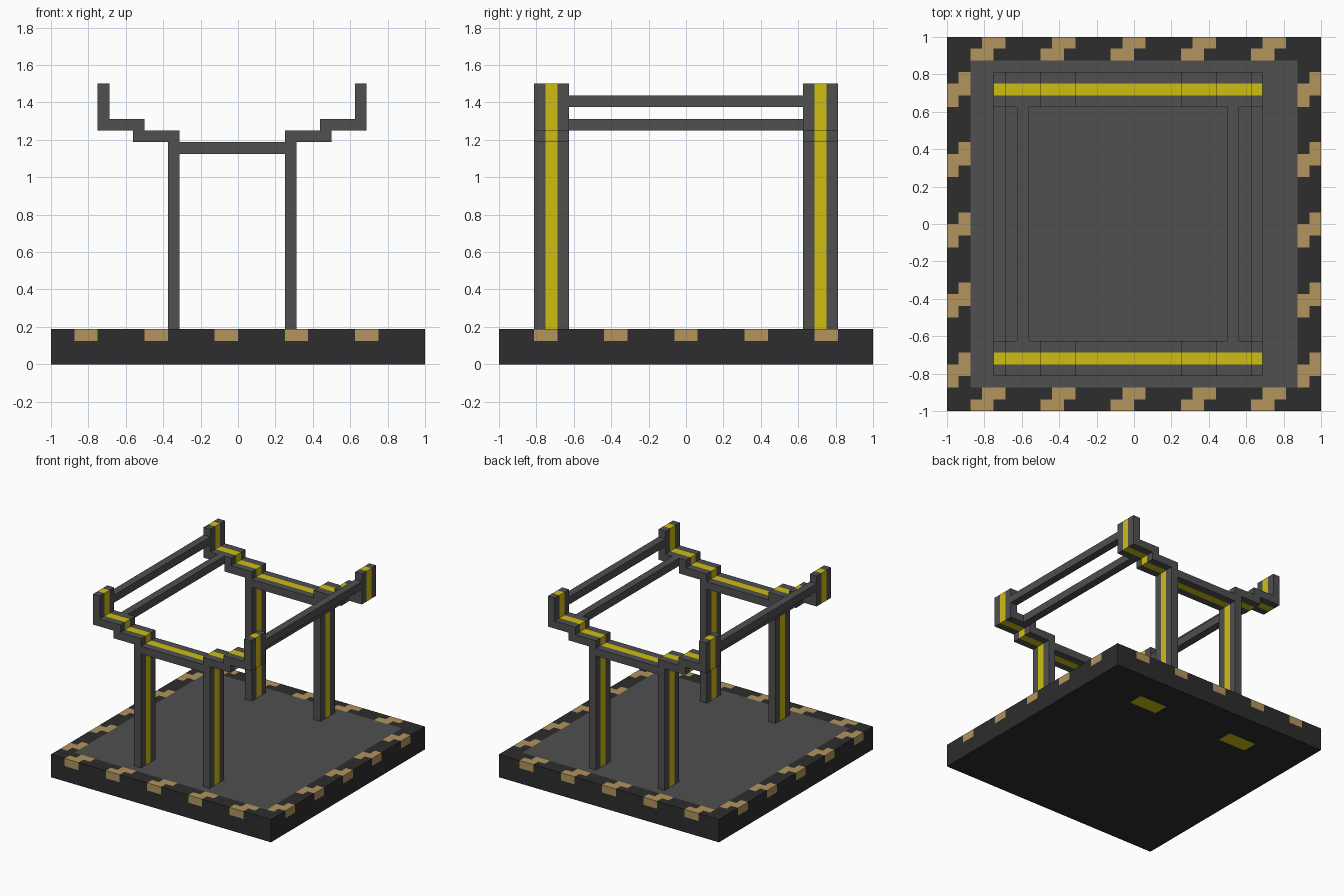
import bpy, bmesh, math
from mathutils import Vector

if "Cube" in bpy.data.objects:
    bpy.data.objects.remove(bpy.data.objects["Cube"])

P = 1 / 16  # the model's pixel module


def material(name, rgb):
    m = bpy.data.materials.new(name)
    m.diffuse_color = (*rgb, 1)
    m.use_nodes = True
    m.node_tree.nodes["Principled BSDF"].inputs["Base Color"].default_value = m.diffuse_color
    return m


GREY = material("steel grey", (0.08, 0.08, 0.08))
DARK = material("dark edging", (0.026, 0.026, 0.026))
TAN = material("tan hazard mark", (0.445, 0.296, 0.112))
YELLOW = material("yellow stripe", (0.62, 0.51, 0.006))
MATS = [GREY, DARK, TAN, YELLOW]


def finish(bm, name, rule):
    """Colour every face by a rule and make the object."""
    bmesh.ops.recalc_face_normals(bm, faces=bm.faces)
    bm.normal_update()
    for f in bm.faces:
        f.material_index = MATS.index(rule(f.calc_center_median(), f.normal))
    me = bpy.data.meshes.new(name)
    bm.to_mesh(me)
    bm.free()
    for m in MATS:
        me.materials.append(m)
    ob = bpy.data.objects.new(name, me)
    bpy.context.collection.objects.link(ob)
    return ob


def box(lo, hi):
    bm = bmesh.new()
    bmesh.ops.create_cube(bm, size=1)
    for v in bm.verts:
        v.co = Vector([(a + b) / 2 + c * (b - a) for a, b, c in zip(lo, hi, v.co)])
    return bm


def slice_at(bm, axis, value):
    co, no = Vector(), Vector()
    co[axis], no[axis] = value, 1
    bmesh.ops.bisect_plane(bm, geom=bm.verts[:] + bm.edges[:] + bm.faces[:],
                           plane_co=co, plane_no=no)


# Base slab, with stepped hazard marks around a grey floor panel
def base_rule(c, n):
    if n.z < -0.5:  # two yellow patches underneath
        patch = 5 * P < abs(c.x) < 9 * P and 10 * P < c.y < 12 * P
        return YELLOW if patch else DARK
    reach = max(abs(c.x), abs(c.y))
    if n.z > 0.5 and reach < 14 * P:
        return GREY
    if c.z < 2 * P:
        return DARK
    front_back = abs(c.y) > abs(c.x)
    along = c.x if front_back else c.y
    flipped = c.y > 0 if front_back else c.x > 0
    start = 2 if (reach > 15 * P) != flipped else 3
    cell = math.floor((along + 1) / P)
    return TAN if (cell - start) % 6 < 2 else DARK


base = box((-1, -1, 0), (1, 1, 3 * P))
for axis in (0, 1):
    for k in range(-15, 16):
        slice_at(base, axis, k * P)
slice_at(base, 2, 2 * P)
finish(base, "base_slab", base_rule)

# End frames: one stepped trestle profile, mirrored about its own centre
CX = -P / 2
half = [(4.5, 18), (4.5, 3), (5.5, 3), (5.5, 19), (8.5, 19), (8.5, 20), (11.5, 20),
        (11.5, 24), (10.5, 24), (10.5, 21), (7.5, 21), (7.5, 20), (4.5, 20), (4.5, 19)]
outline = half + [(-x, z) for x, z in reversed(half)]

for name, y0 in (("front_frame", -13 * P), ("back_frame", 10 * P)):
    bm = bmesh.new()
    face = bm.faces.new([bm.verts.new((CX + x * P, y0, z * P)) for x, z in outline])
    ext = bmesh.ops.extrude_face_region(bm, geom=[face])
    for v in ext["geom"]:
        if isinstance(v, bmesh.types.BMVert):
            v.co.y += 3 * P
    if face.is_valid and len(bm.faces) == len(outline) + 1:  # close the open side
        bmesh.ops.holes_fill(bm, edges=[e for e in bm.edges if e.is_boundary])
    slice_at(bm, 1, y0 + P)
    slice_at(bm, 1, y0 + 2 * P)
    mid = y0 + 1.5 * P
    finish(bm, name, lambda c, n, mid=mid:
           YELLOW if abs(n.y) < 0.5 and abs(c.y - mid) < P / 2 else GREY)

# Side rails: a high outer and a low inner one on each side
for side, s in (("left", -1), ("right", 1)):
    for level, x, z in (("upper", 11, 22), ("lower", 9, 20)):
        cx = CX + s * x * P
        finish(box((cx - P / 2, -10 * P, z * P), (cx + P / 2, 10 * P, (z + 1) * P)),
               f"{side}_{level}_rail", lambda c, n: GREY)
